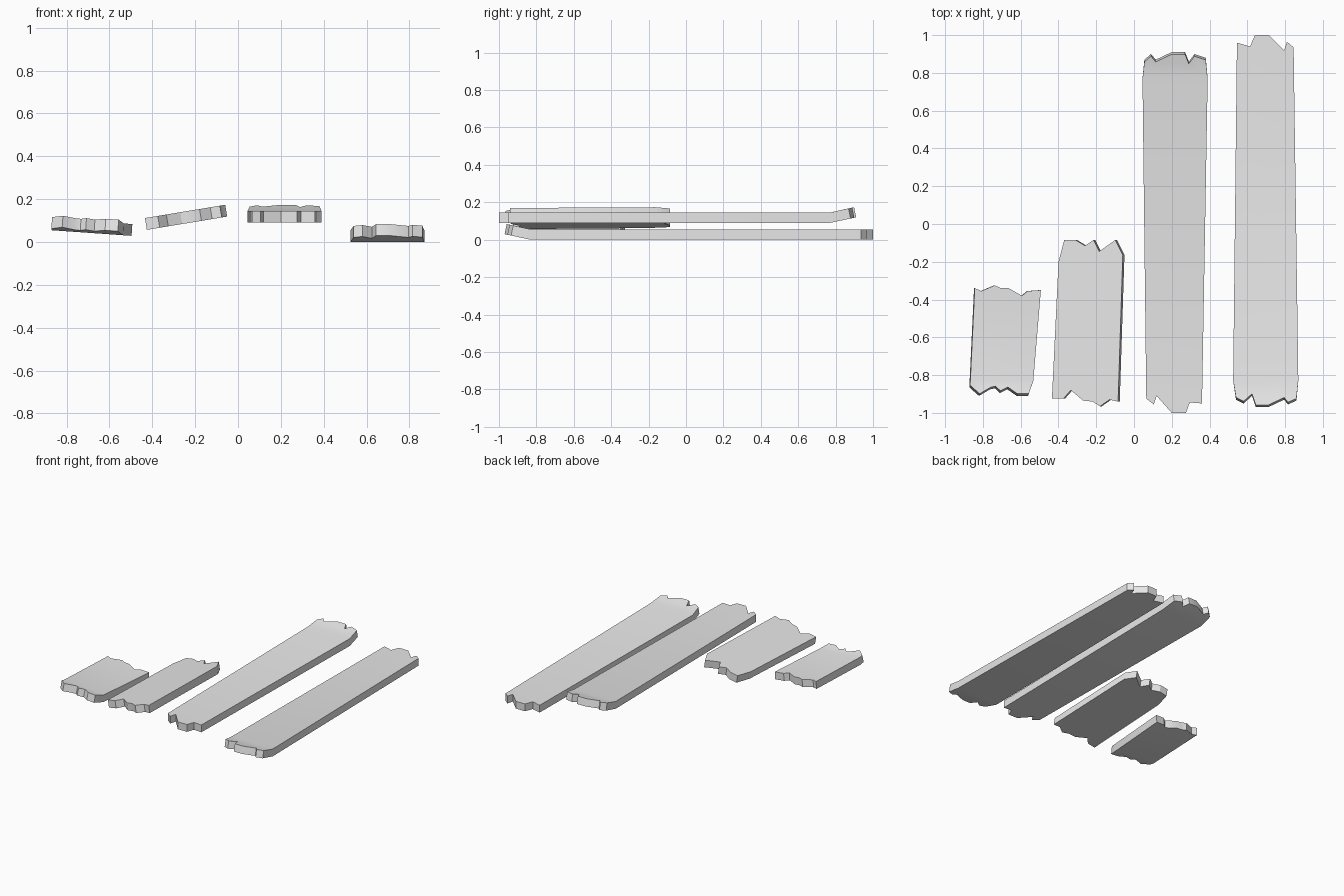
import bpy
import bmesh
import math
from mathutils import Vector

THICKNESS = 0.055
BEND_ANGLE = math.radians(12)

default_cube = bpy.data.objects.get("Cube")
if default_cube:
    bpy.data.objects.remove(default_cube, do_unlink=True)

# Single flat colour shared by every plank
grey = bpy.data.materials.new("plain grey")
grey.use_nodes = True
grey_value = (0.8, 0.8, 0.8, 1)
grey.diffuse_color = grey_value
grey.node_tree.nodes["Principled BSDF"].inputs["Base Color"].default_value = grey_value


def lift_end(bm, bend_y, direction):
    """Crease the board across its width and turn the end beyond it upward."""
    geometry = bm.verts[:] + bm.edges[:] + bm.faces[:]
    bmesh.ops.bisect_plane(bm, geom=geometry, dist=0.0005,
                           plane_co=Vector((0, bend_y, 0)),
                           plane_no=Vector((0, 1, 0)))
    for vert in bm.verts:
        distance = (vert.co.y - bend_y) * direction
        if distance > 0.002:
            height = vert.co.z
            vert.co.y -= direction * height * math.sin(BEND_ANGLE)
            vert.co.z = height * math.cos(BEND_ANGLE) + distance * math.tan(BEND_ANGLE)


def tilt_sideways(bm, slope):
    """Lean the board about its long axis, keeping its plan outline."""
    centre = sum(vert.co.x for vert in bm.verts) / len(bm.verts)
    for vert in bm.verts:
        height = vert.co.z
        vert.co.z += slope * (vert.co.x - centre)
        vert.co.x -= slope * (height - THICKNESS / 2)


def make_plank(name, front, back, base, slope=0, bend=None):
    """Extrude a board from its splintered ends, both given left to right in hundredths."""
    outline = [Vector((x / 100, y / 100, 0)) for x, y in front + back[::-1]]
    bm = bmesh.new()
    bottom = bm.faces.new([bm.verts.new(point) for point in outline])
    extruded = bmesh.ops.extrude_face_region(bm, geom=[bottom])["geom"]
    top_verts = [item for item in extruded if isinstance(item, bmesh.types.BMVert)]
    bmesh.ops.translate(bm, verts=top_verts, vec=(0, 0, THICKNESS))
    if bend:
        lift_end(bm, *bend)
    tilt_sideways(bm, slope)
    bmesh.ops.translate(bm, verts=bm.verts, vec=(0, 0, base))
    bmesh.ops.recalc_face_normals(bm, faces=bm.faces)

    mesh = bpy.data.meshes.new(name)
    bm.to_mesh(mesh)
    bm.free()
    mesh.materials.append(grey)
    plank = bpy.data.objects.new(name, mesh)
    bpy.context.collection.objects.link(plank)
    return plank


planks = [
    # Shortest board, front end lifted, leaning down toward the middle
    make_plank(
        "short_plank",
        front=[(-87, -86.5), (-82, -91), (-76, -87.5), (-73.5, -87), (-71, -89.5),
               (-67, -87.5), (-62, -91), (-56, -91), (-53.5, -83)],
        back=[(-84.5, -34), (-81, -35.5), (-74, -32.5), (-70.5, -34), (-66.5, -34),
              (-59.5, -38), (-56.5, -35.5), (-49.5, -35)],
        base=0.043, slope=-0.07, bend=(-0.83, -1)),
    # Medium board, straight, leaning up toward the middle
    make_plank(
        "medium_plank",
        front=[(-43, -92.5), (-37, -92.5), (-33, -88), (-26.5, -93.5), (-21.5, -94),
               (-17.5, -96.5), (-12.5, -93), (-8, -94)],
        back=[(-39.5, -20), (-36.5, -8.5), (-30.5, -8.5), (-25.5, -11.5), (-21, -8.5),
              (-18, -14.5), (-9.5, -8.5), (-5.5, -16.5)],
        base=0.088, slope=0.165),
    # Long raised board with its back end lifted
    make_plank(
        "long_upper_plank",
        front=[(6.5, -92.5), (10.5, -95.5), (12, -91), (20, -100), (27.5, -100),
               (29.5, -94.5), (36, -95)],
        back=[(4.5, 77), (5.5, 87), (9, 90), (11.5, 87), (20, 91), (27, 91),
              (29, 86), (32, 90), (38, 88), (39, 77)],
        base=0.09, bend=(0.77, 1)),
    # Long ground board with its front end lifted
    make_plank(
        "long_lower_plank",
        front=[(52.5, -83), (54, -93), (58, -95), (62.5, -91), (64.5, -97), (71, -97),
               (79.5, -93), (81.5, -95.5), (86, -93.5), (87, -83)],
        back=[(54.5, 96), (61.5, 94), (64, 100), (71.5, 100), (79.5, 92),
              (81, 96.5), (84.5, 93.5)],
        base=0, bend=(-0.83, -1)),
]

# Soften the gentle creases while keeping the cut edges crisp
bpy.ops.object.select_all(action="DESELECT")
for plank in planks:
    plank.select_set(True)
bpy.context.view_layer.objects.active = planks[0]
bpy.ops.object.shade_smooth_by_angle(angle=math.radians(30))
